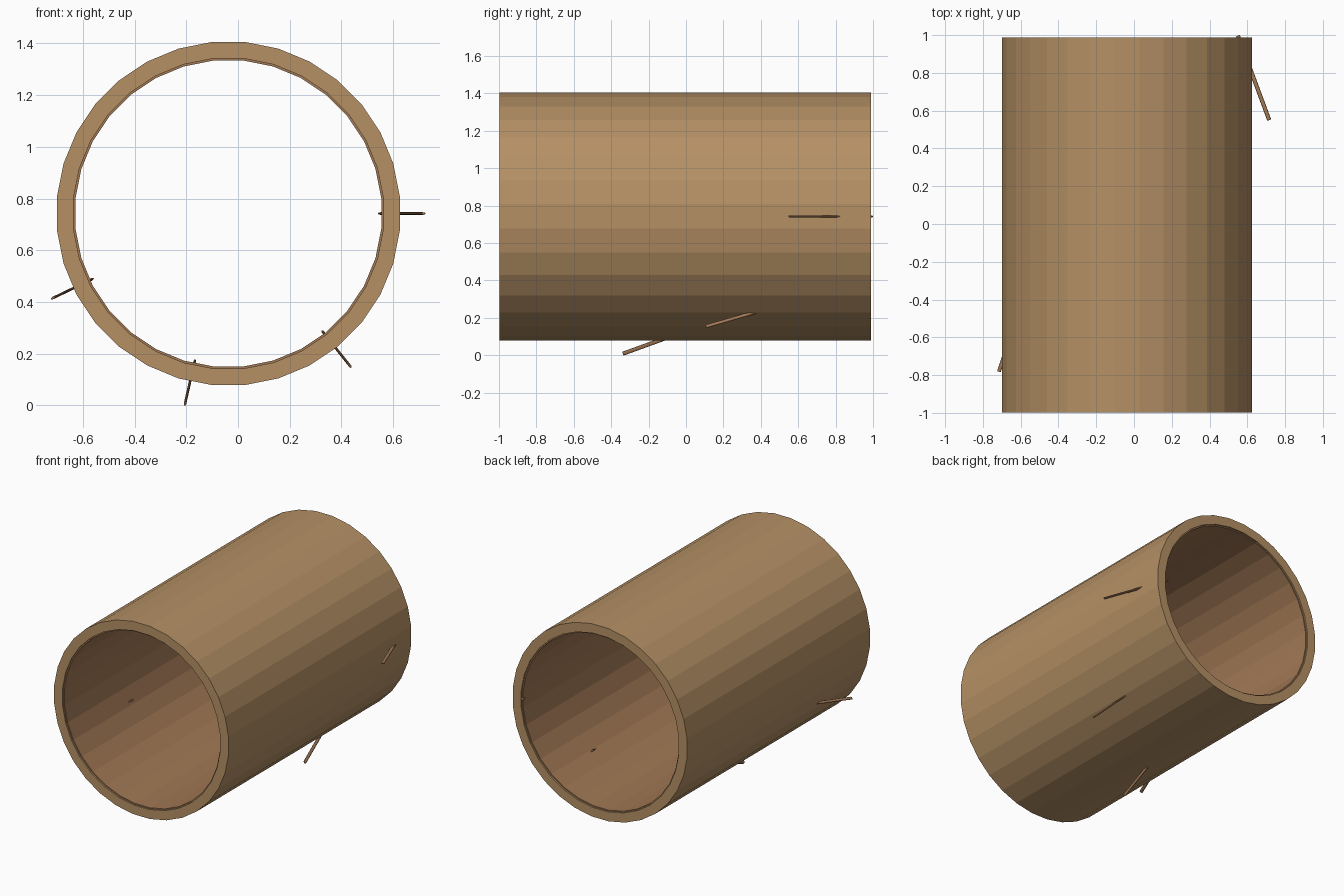
import bpy
import bmesh
from math import sin, cos, pi
from mathutils import Vector, Matrix

if "Cube" in bpy.data.objects:
    bpy.data.objects.remove(bpy.data.objects["Cube"])

SIDES = 32
CENTRE = Vector((-0.037, 0, 0.742))


def make_material(name, colour):
    mat = bpy.data.materials.new(name)
    mat.use_nodes = True
    mat.diffuse_color = colour
    mat.node_tree.nodes["Principled BSDF"].inputs["Base Color"].default_value = colour
    return mat


def add_object(name, bm, mat):
    bmesh.ops.recalc_face_normals(bm, faces=bm.faces)
    mesh = bpy.data.meshes.new(name)
    bm.to_mesh(mesh)
    bm.free()
    mesh.materials.append(mat)
    obj = bpy.data.objects.new(name, mesh)
    bpy.context.collection.objects.link(obj)
    return obj


def tube(name, outer, inner, front, back, mat):
    """Faceted hollow cylinder along y, with a flat facet on top."""
    bm = bmesh.new()
    section = [(outer, front), (outer, back), (inner, back), (inner, front)]
    rings = []
    for r, y in section:
        angles = [(i + 0.5) * 2 * pi / SIDES for i in range(SIDES)]
        rings.append([bm.verts.new((r * cos(a), y, r * sin(a))) for a in angles])
    for k in range(4):
        a, b = rings[k], rings[(k + 1) % 4]
        for i in range(SIDES):
            j = (i + 1) % SIDES
            bm.faces.new((a[i], a[j], b[j], b[i]))
    obj = add_object(name, bm, mat)
    obj.location = CENTRE
    return obj


def peg(name, angle, tip_y, mat):
    """Thin flattened rod slanting through the wall."""
    radial = Vector((cos(angle), 0, sin(angle)))
    start = CENTRE + radial * 0.753 + Vector((0, tip_y, 0))
    end = CENTRE + radial * 0.587 + Vector((0, tip_y + 0.447, 0))
    axis = (end - start).normalized()
    flat = Vector((0, 1, 0)).cross(radial).normalized()
    wide = flat.cross(axis)
    bm = bmesh.new()
    bmesh.ops.create_cone(bm, cap_ends=True, segments=12, radius1=1, radius2=1,
                          depth=(end - start).length)
    rims = [e for e in bm.edges if abs(e.verts[0].co.z - e.verts[1].co.z) < 0.01]
    bmesh.ops.scale(bm, vec=(0.011, 0.005, 1), verts=bm.verts)
    bmesh.ops.bevel(bm, geom=rims, offset=0.003, segments=2, affect='EDGES', profile=0.5)
    frame = Matrix((wide, flat, axis)).transposed().to_4x4()
    bm.transform(Matrix.Translation((start + end) / 2) @ frame)
    return add_object(name, bm, mat)


wood = make_material("wood", (0.46, 0.28, 0.13, 1))
dark_wood = make_material("dark_wood", (0.36, 0.19, 0.09, 1))

# Outer wall and the lining set just inside its ends
tube("outer_wall", 0.666, 0.602, -0.998, 0.988, wood)
tube("inner_lining", 0.603, 0.594, -0.988, 0.978, dark_wood)

# Four pegs stepping round the wall and along its length
for n in range(4):
    peg(f"peg_{n + 1}", -n * 2 * pi / 7, 0.55 - n * 0.444, dark_wood)
